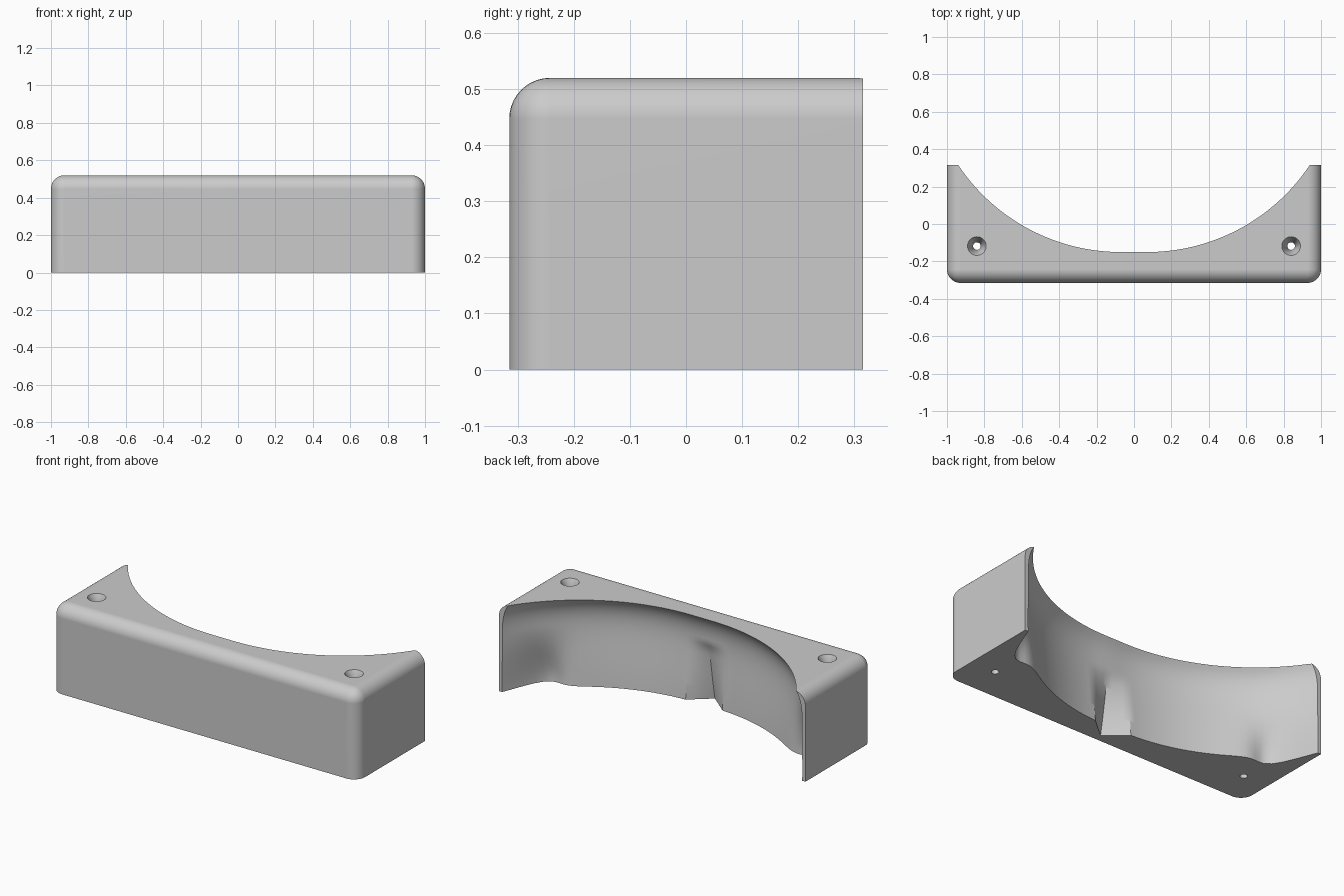
import bpy
import bmesh
import math

old = bpy.data.objects.get("Cube")
if old:
    bpy.data.objects.remove(old, do_unlink=True)

HALF_DEPTH, HEIGHT, FILLET = 0.315, 0.52, 0.073

grey = bpy.data.materials.new("plain_grey")
grey.use_nodes = True
grey.diffuse_color = (0.6, 0.6, 0.6, 1)
grey.node_tree.nodes["Principled BSDF"].inputs["Base Color"].default_value = (0.6, 0.6, 0.6, 1)


def make_object(name, bm):
    bmesh.ops.recalc_face_normals(bm, faces=bm.faces)
    mesh = bpy.data.meshes.new(name)
    bm.to_mesh(mesh)
    bm.free()
    mesh.materials.append(grey)
    obj = bpy.data.objects.new(name, mesh)
    bpy.context.collection.objects.link(obj)
    return obj


def loft(name, rings):
    """Closed solid through equal-length rings of points."""
    bm = bmesh.new()
    loops = [[bm.verts.new(p) for p in ring] for ring in rings]
    n = len(loops[0])
    for low, high in zip(loops, loops[1:]):
        for i in range(n):
            j = (i + 1) % n
            bm.faces.new((low[i], low[j], high[j], high[i]))
    bm.faces.new(loops[0][::-1])
    bm.faces.new(loops[-1])
    return make_object(name, bm)


# Block: rounded at the front and sides, square at the back and bottom
bm = bmesh.new()
bmesh.ops.create_cube(bm, size=1)
for v in bm.verts:
    v.co = (v.co.x * 2, v.co.y * 2 * HALF_DEPTH, (v.co.z + 0.5) * HEIGHT)


def is_rounded(edge):
    mid = (edge.verts[0].co + edge.verts[1].co) / 2
    top, front, side = mid.z > HEIGHT - 0.01, mid.y < -0.3, abs(mid.x) > 0.99
    return (top and (front or side)) or (front and side)


bmesh.ops.bevel(bm, geom=[e for e in bm.edges if is_rounded(e)], offset=FILLET,
                offset_type='OFFSET', segments=10, profile=0.5, affect='EDGES')
block = make_object("curved_rest_block", bm)


# Hollow back: arc that bulges inward under the rim, side pockets, central notch
def hollow_y(x, z):
    x, z = abs(x), min(max(z, 0), HEIGHT)
    run = max(0, x - 0.07)
    root = math.sqrt(1.046 ** 2 - run * run)
    arc = 0.896 - root
    t = 1 - z / HEIGHT
    bulge = 0.045 * (t / 0.3) * math.exp(1 - t / 0.3) + 0.005 * t
    bulge *= min(1.046 / root, 1.35)
    f = max(0, 1 - z / 0.36)
    pocket = 0.12 * f * f * (3 - 2 * f) * math.exp(-((x - 0.87) / 0.1) ** 2)
    depth = 0.1 - 0.25 * z if z < 0.3 else max(0, 0.025 * (0.36 - z) / 0.06)
    notch = depth * max(0, 1 - x / 0.12)
    return arc - bulge - pocket - notch


xs = [i * 0.03 for i in range(-33, 34)]
rings = []
for k in range(-1, 28):
    z = k * 0.02
    ring = [(x, hollow_y(x, z), z) for x in xs]
    rings.append(ring + [(xs[-1], 0.7, z), (xs[0], 0.7, z)])
cutters = [loft("hollow_cutter", rings)]

# Countersunk screw holes
for side, label in ((-1, "right"), (1, "left")):
    profile = [(0.02, -0.05), (0.02, 0.46), (0.05, HEIGHT), (0.05, 0.6)]
    rings = [[(side * 0.84 + r * math.cos(i * math.tau / 32),
               -0.118 + r * math.sin(i * math.tau / 32), z) for i in range(32)]
             for r, z in profile]
    cutters.append(loft(label + "_screw_hole_cutter", rings))

# Cut, then shade
bpy.ops.object.select_all(action='DESELECT')
bpy.context.view_layer.objects.active = block
block.select_set(True)
for cutter in cutters:
    cutter.hide_render = True
    mod = block.modifiers.new(cutter.name, 'BOOLEAN')
    mod.operation, mod.solver, mod.object = 'DIFFERENCE', 'EXACT', cutter
    bpy.ops.object.modifier_apply(modifier=mod.name)
    bpy.data.objects.remove(cutter, do_unlink=True)
bpy.ops.object.shade_smooth_by_angle(angle=math.radians(30))
flatten = block.modifiers.new("even_shading", 'WEIGHTED_NORMAL')
flatten.keep_sharp = True
